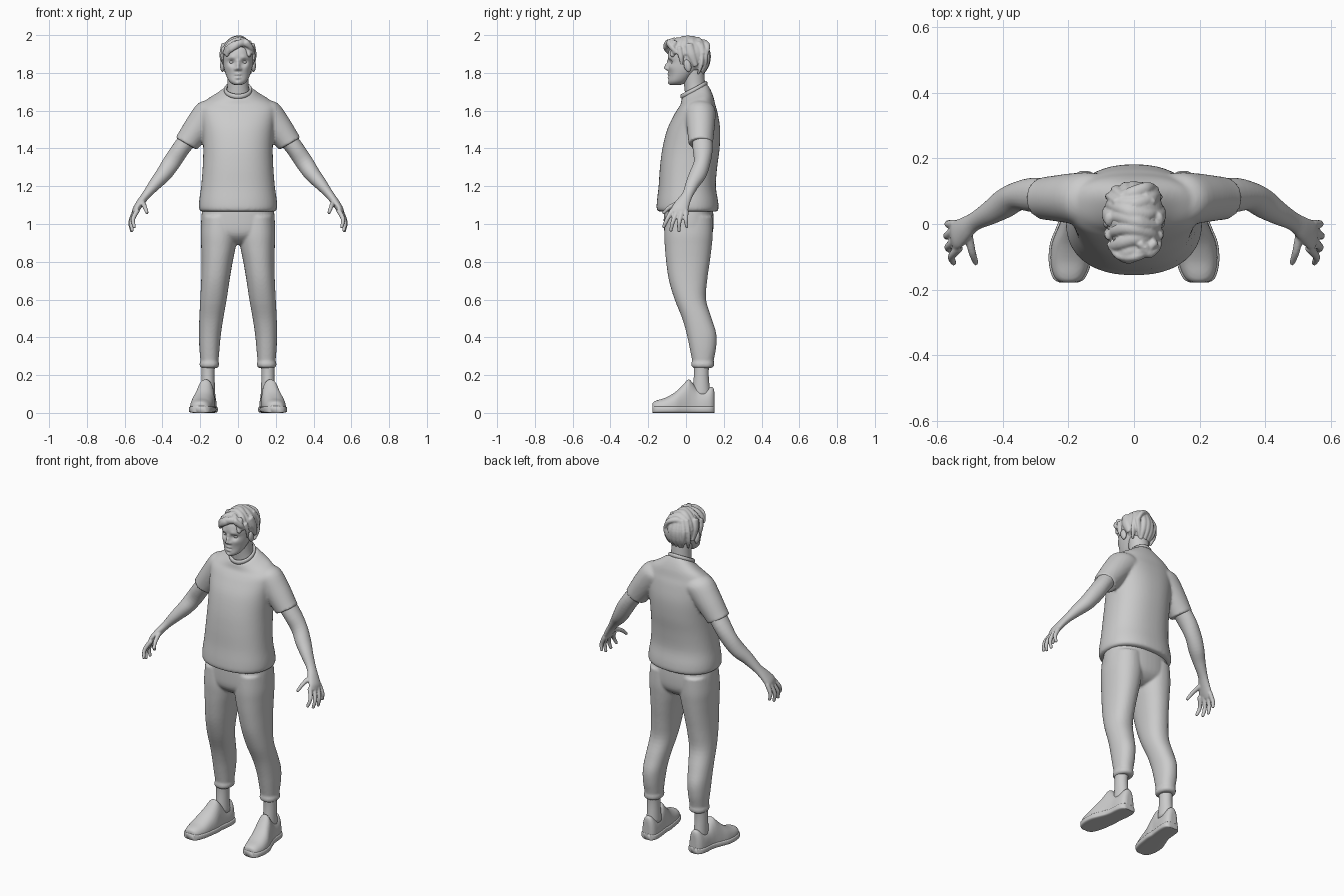
import bpy, bmesh, math, random
from mathutils import Vector, Matrix

random.seed(4)


def spline(a, b, c, d, t):
    return 0.5 * (2 * b + (c - a) * t + (2 * a - 5 * b + 4 * c - d) * t * t + (3 * b - a - 3 * c + d) * t ** 3)


def loft(bm, stations, sides=40, n=4, power=2.0):
    """Skin smooth closed rings; a station is (centre, half axis u, half axis v)."""
    st = [tuple(Vector(w) for w in s) for s in stations]
    dense = []
    for i in range(len(st) - 1):
        q = [st[max(i - 1, 0)], st[i], st[i + 1], st[min(i + 2, len(st) - 1)]]
        dense += [[spline(*[p[k] for p in q], j / n) for k in range(3)] for j in range(n)]
    dense.append(st[-1])
    rings = []
    for c, u, v in dense:
        ring = []
        for k in range(sides):
            a = 2 * math.pi * k / sides
            cx, sy = [math.copysign(abs(f) ** (2 / power), f) for f in (math.cos(a), math.sin(a))]
            ring.append(bm.verts.new(c + u * cx + v * sy))
        rings.append(ring)
    for r, s in zip(rings, rings[1:]):
        for k in range(sides):
            m = (k + 1) % sides
            bm.faces.new((r[k], r[m], s[m], s[k]))
    bm.faces.new(rings[0])
    bm.faces.new(rings[-1])


def level(z, x0, x1, y0, y1, tilt=0.0):
    """Horizontal station from its extents, optionally tilted up to the back."""
    ry = (y1 - y0) / 2
    return ((x0 + x1) / 2, (y0 + y1) / 2, z), ((x1 - x0) / 2, 0, 0), (0, ry, ry * tilt)


def tube(bm, pts, hint=(0, 1, 0), sides=24, n=4, power=2.0):
    """Limb along points (x, y, z, half width along hint, half thickness), round ends."""
    P = [Vector(p[:3]) for p in pts]
    out = []
    for i, p in enumerate(pts):
        t = (P[min(i + 1, len(P) - 1)] - P[max(i - 1, 0)]).normalized()
        h = Vector(hint)
        u = (h - t * h.dot(t)).normalized()
        v = t.cross(u)
        ru, rv = p[3], p[-1]
        end = -1 if i == 0 else 1 if i == len(pts) - 1 else 0
        caps = [(P[i], 1)] if not end else [(P[i], 1), (P[i] + t * end * rv * 0.5, 0.86), (P[i] + t * end * rv * 0.9, 0.35)]
        if end < 0:
            caps.reverse()
        out += [(c, u * ru * k, v * rv * k) for c, k in caps]
    loft(bm, out, sides, n, power)


def ball(bm, pos, size, rot=0.0):
    m = Matrix.Translation(pos) @ Matrix.Rotation(rot, 4, 'X') @ Matrix.Diagonal((*size, 1))
    bmesh.ops.create_uvsphere(bm, u_segments=32, v_segments=20, radius=1, matrix=m)


def finish(bm, name, mirror=False, voxel=0, smooth=0):
    bmesh.ops.recalc_face_normals(bm, faces=bm.faces)
    for f in bm.faces:
        f.smooth = True
    me = bpy.data.meshes.new(name)
    bm.to_mesh(me)
    bm.free()
    ob = bpy.data.objects.new(name, me)
    bpy.context.collection.objects.link(ob)
    if mirror:
        ob.modifiers.new("mirror", 'MIRROR').use_mirror_merge = False
    if voxel:
        r = ob.modifiers.new("fuse", 'REMESH')
        r.mode, r.voxel_size, r.use_smooth_shade = 'VOXEL', voxel, True
    if smooth:
        s = ob.modifiers.new("soften", 'SMOOTH')
        s.factor, s.iterations = 0.5, smooth
    return ob


# shirt: torso with short sleeves
bm = bmesh.new()
torso = [(1.065, -.143, .16, .192, 0), (1.078, -.155, .172, .206, 0), (1.12, -.154, .17, .206, 0),
         (1.2, -.145, .158, .195, 0), (1.3, -.138, .165, .187, 0), (1.4, -.125, .178, .184, 0),
         (1.5, -.10, .181, .19, 0), (1.58, -.065, .168, .2, .05), (1.62, -.045, .155, .2, .12),
         (1.652, -.03, .145, .172, .25), (1.68, -.026, .13, .12, .4), (1.704, -.022, .112, .078, .55)]
loft(bm, [level(z, -rx, rx, y0, y1, t) for z, y0, y1, rx, t in torso], 56, 4, 2.3)
loft(bm, [((.10, .075, 1.6), (.04, 0, .06), (0, .075, 0)), ((.14, .075, 1.592), (.07, 0, .047), (0, .082, 0)),
          ((.2, .078, 1.525), (.065, 0, .041), (0, .075, 0)), ((.262, .078, 1.442), (.057, 0, .034), (0, .066, 0)),
          ((.274, .078, 1.425), (.057, 0, .033), (0, .066, 0))])
finish(bm, "shirt", True, .008, 4)

# ribbed shirt collar
bm = bmesh.new()
ring = []
for k in range(48):
    a = 2 * math.pi * k / 48
    c = Vector((.067 * math.cos(a), .042 + .064 * math.sin(a), 1.71 + .034 * math.sin(a)))
    d = Vector((math.cos(a), math.sin(a), 0))
    ring.append([bm.verts.new(c + d * .008 * math.cos(b) + Vector((0, 0, .013 * math.sin(b))))
                 for b in [j * math.pi / 5 for j in range(10)]])
for k in range(48):
    for j in range(10):
        r, s, m = ring[k], ring[(k + 1) % 48], (j + 1) % 10
        bm.faces.new((r[j], s[j], s[m], r[m]))
finish(bm, "collar")

# trousers: hips and legs fused, gathered at the cuffs
bm = bmesh.new()
loft(bm, [level(1.11, -.185, .185, -.115, .14), level(1.02, -.195, .195, -.118, .146),
          level(.95, -.185, .185, -.112, .14), level(.91, -.11, .11, -.08, .11), level(.89, -.05, .05, -.04, .07)], 48, 4, 2.3)
leg = [(1.04, .01, .19, -.11, .14), (.95, .004, .197, -.115, .142), (.88, .012, .195, -.112, .136),
       (.8, .028, .193, -.105, .126), (.7, .045, .195, -.09, .112), (.6, .06, .2, -.06, .106),
       (.5, .078, .205, -.02, .136), (.42, .09, .207, .003, .16), (.35, .097, .205, .018, .16),
       (.29, .102, .2, .03, .149), (.275, .104, .198, .032, .147), (.262, .1, .203, .028, .149),
       (.246, .102, .202, .03, .147), (.238, .11, .195, .04, .138)]
loft(bm, [level(*s) for s in leg], 40, 4, 2.2)
finish(bm, "trousers", True, .007, 3)

# ankles
bm = bmesh.new()
loft(bm, [level(.28, .12, .195, .04, .125), level(.2, .124, .194, .042, .12), level(.09, .12, .196, .03, .13)])
finish(bm, "ankle", True)

# shoes: upper with raised tongue, and sole
shoe = [(-.178, .198, .022, .05), (-.17, .198, .038, .06), (-.15, .197, .05, .068), (-.11, .194, .06, .08),
        (-.06, .188, .062, .108), (-.02, .178, .057, .145), (.012, .172, .05, .178), (.03, .168, .048, .165),
        (.06, .163, .047, .13), (.1, .16, .047, .122), (.13, .158, .042, .138), (.146, .157, .03, .132), (.15, .157, .018, .11)]
bm = bmesh.new()
loft(bm, [((x, y, .025), (w, 0, 0), (0, 0, h - .025)) for y, x, w, h in shoe], 40, 4, 2.4)
for v in bm.verts:
    v.co.z = max(v.co.z, .012)
finish(bm, "shoe_upper", True, .006, 2)
bm = bmesh.new()
loft(bm, [((x, y, .018), (w + .006, 0, 0), (0, 0, .018)) for y, x, w, h in shoe], 32, 3, 5)
ob = finish(bm, "shoe_sole", True)

# arms with palm, fingers and thumb
bm = bmesh.new()
tube(bm, [(.21, .08, 1.52, .05), (.3, .088, 1.402, .053, .047), (.352, .085, 1.325, .044, .047), (.395, .062, 1.262, .045, .042),
          (.44, .033, 1.21, .036, .033), (.485, .008, 1.155, .029, .023), (.515, -.015, 1.115, .037, .021),
          (.538, -.032, 1.08, .045, .019), (.547, -.038, 1.06, .043, .014)])
fingers = [((.535, -.075, 1.068), (.556, -.1, 1.025), (.549, -.118, .985)), ((.545, -.05, 1.06), (.566, -.07, 1.01), (.56, -.08, .967)),
           ((.55, -.023, 1.06), (.57, -.036, 1.008), (.563, -.037, .964)), ((.546, .0, 1.065), (.566, .0, 1.02), (.562, .004, .986)),
           ((.505, -.03, 1.115), (.493, -.085, 1.09), (.482, -.117, 1.06))]
for a, b, c in fingers:
    tube(bm, [(*a, .0135), (*b, .0115), (*c, .009)], (1, 0, 0), 14)
finish(bm, "arm", True, .0045, 3)

# head: smooth skull, features pushed in or out of the face
bm = bmesh.new()
skull = [(1.736, -.078, -.03, .016), (1.742, -.088, -.01, .032), (1.757, -.092, .01, .048), (1.785, -.09, .04, .062),
         (1.82, -.093, .08, .073), (1.86, -.094, .11, .08), (1.9, -.095, .115, .082), (1.935, -.083, .11, .077),
         (1.965, -.055, .085, .058), (1.98, -.02, .05, .03)]
loft(bm, [level(z, -w, w, y0, y1) for z, y0, y1, w in skull], 128, 8, 2.1)
features = [(.033, 1.857, .016, .014), (.03, 1.88, .015, -.006), (.05, 1.878, .014, -.004), (0, 1.862, .009, -.006),
            (0, 1.845, .009, -.013), (0, 1.83, .011, -.018), (0, 1.82, .009, -.010), (.013, 1.82, .008, -.009),
            (0, 1.793, .009, -.006), (.012, 1.791, .009, -.004), (0, 1.783, .005, .006), (.013, 1.783, .005, .005),
            (0, 1.774, .010, -.006), (.01, 1.774, .008, -.003), (0, 1.762, .008, .004), (0, 1.747, .013, -.005),
            (.048, 1.83, .02, -.005)]
for v in bm.verts:
    if v.co.y < -.01:
        x, z = v.co.x, v.co.z
        for fx, fz, r, d in features:
            for s in ((1, -1) if fx else (1,)):
                v.co.y += d * math.exp(-((x - s * fx) ** 2 + (z - fz) ** 2) / (r * r))
finish(bm, "head")

# neck
bm = bmesh.new()
loft(bm, [level(1.64, -.075, .075, .0, .12), level(1.7, -.06, .06, -.006, .105),
          level(1.75, -.056, .056, -.012, .1), level(1.83, -.06, .06, -.02, .095)])
finish(bm, "neck")

# eyes and ears
bm = bmesh.new()
ball(bm, (.033, -.067, 1.857), (.014, .012, .010))
finish(bm, "eye", True)
bm = bmesh.new()
ball(bm, (.082, .008, 1.838), (.013, .019, .033), .25)
finish(bm, "ear", True)

# hair: cap under overlapping swept locks
bm = bmesh.new()
ball(bm, (0, .035, 1.89), (.09, .09, .1))
for i in range(7):
    b = math.radians(-62 + 20 * i)
    cb = math.cos(b)
    lock = []
    for j in range(7):
        a = math.radians(-78 + 26 * j + random.uniform(-5, 5))
        r = .021 * (1 - .4 * abs(j - 3) / 3)
        lock.append((.08 * cb ** .4 * math.sin(a), .012 + .1 * math.sin(b) + .014 * math.sin(2 * a + i),
                     1.885 + .095 * cb ** .4 * math.cos(a), r * 1.1, r * .9))
    tube(bm, lock)
for i in range(7):
    x = -.072 + .024 * i
    k = math.sqrt(1 - (x / .1) ** 2)
    w = random.uniform(-.012, .012)
    tube(bm, [(x * .7, .085 * k + .01, 1.955, .016, .013), (x + w, .113 * k + .006, 1.90, .017, .012),
              (x, .108 * k + .006, 1.845, .015, .011), (x * .8 - w, .083 * k + .008, 1.797, .007, .006)], (1, 0, 0), 16)
for s in (1, -1):
    tube(bm, [(s * .078, -.035, 1.93, .014, .01), (s * .084, -.028, 1.885, .013, .008), (s * .079, -.022, 1.845, .007, .004)])
    tube(bm, [(s * .076, .015, 1.945, .022, .014), (s * .088, .03, 1.895, .02, .010), (s * .082, .05, 1.84, .012, .007)])
fringe = [[(.06, -.06, 1.955), (.01, -.098, 1.957), (-.045, -.098, 1.938), (-.077, -.062, 1.905)],
          [(.035, -.07, 1.967), (-.01, -.105, 1.945), (-.035, -.104, 1.925), (-.045, -.097, 1.908)],
          [(.02, -.06, 1.97), (.045, -.09, 1.957), (.068, -.075, 1.935), (.08, -.05, 1.905)]]
for pts in fringe:
    tube(bm, [(*p, r, r * .8) for p, r in zip(pts, (.018, .019, .015, .007))], (0, 0, 1), 16)
finish(bm, "hair", False, .0045, 2)
